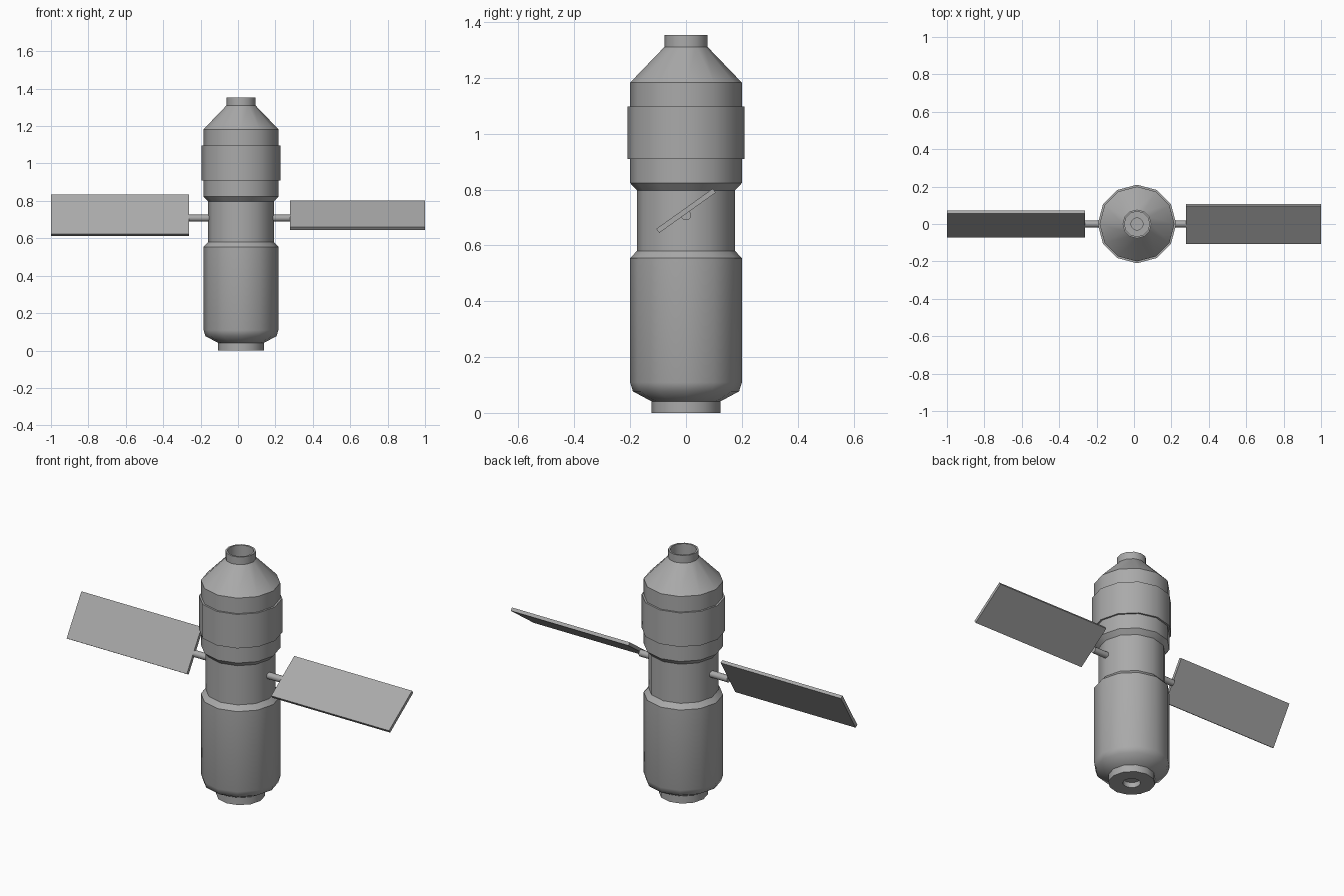
import bpy, bmesh, math
from mathutils import Matrix

if "Cube" in bpy.data.objects:
    bpy.data.objects.remove(bpy.data.objects["Cube"])

AXIS_X = 0.016   # the hull axis sits slightly off centre
SIDES = 12
ARM_Z = 0.708

grey = bpy.data.materials.new("dark_grey")
grey.diffuse_color = (0.4, 0.4, 0.4, 1)
grey.use_nodes = True
grey.node_tree.nodes["Principled BSDF"].inputs["Base Color"].default_value = grey.diffuse_color


def finish(name, bm, smooth=35):
    bmesh.ops.recalc_face_normals(bm, faces=bm.faces)
    mesh = bpy.data.meshes.new(name)
    bm.to_mesh(mesh)
    bm.free()
    mesh.materials.append(grey)
    ob = bpy.data.objects.new(name, mesh)
    bpy.context.collection.objects.link(ob)
    if smooth:
        bpy.ops.object.select_all(action='DESELECT')
        ob.select_set(True)
        bpy.context.view_layer.objects.active = ob
        bpy.ops.object.shade_smooth_by_angle(angle=math.radians(smooth))
    return ob


def lathe(name, profile, closed=False, smooth=35):
    """Revolve (radius, z) points about the hull axis."""
    bm = bmesh.new()
    rings = []
    for r, z in profile:
        if r == 0:
            rings.append([bm.verts.new((AXIS_X, 0, z))] * SIDES)
        else:
            rings.append([bm.verts.new((AXIS_X + r * math.cos(2 * math.pi * i / SIDES),
                                        r * math.sin(2 * math.pi * i / SIDES), z))
                          for i in range(SIDES)])
    pairs = list(zip(rings, rings[1:]))
    if closed:
        pairs.append((rings[-1], rings[0]))
    for a, b in pairs:
        for i in range(SIDES):
            j = (i + 1) % SIDES
            bm.faces.new(list(dict.fromkeys((a[i], a[j], b[j], b[i]))))
    return finish(name, bm, smooth)


# Lower drum with its rounded base and recessed port
lathe("lower_hull", [
    (0, 0.03), (0.047, 0.03), (0.047, 0), (0.123, 0), (0.123, 0.041),
    (0.19, 0.077), (0.2, 0.109), (0.2, 0.554),
], smooth=52)

# Narrow waist, upper drum, cone and hollow docking collar
lathe("upper_hull", [
    (0.2, 0.554), (0.176, 0.58), (0.176, 0.797), (0.2, 0.823), (0.2, 1.183),
    (0.077, 1.311), (0.077, 1.353), (0.067, 1.353), (0.067, 1.29),
    (0.033, 1.29), (0.033, 1.275), (0, 1.275),
])

# Raised band round the upper drum
lathe("upper_band", [(0.195, 0.909), (0.21, 0.909), (0.21, 1.097), (0.195, 1.097)], closed=True)


def arm(name, x0, x1):
    bm = bmesh.new()
    bmesh.ops.create_cone(bm, cap_ends=True, segments=SIDES, radius1=0.018, radius2=0.018,
                          depth=abs(x1 - x0),
                          matrix=Matrix.Translation(((x0 + x1) / 2, 0, ARM_Z))
                          @ Matrix.Rotation(math.pi / 2, 4, 'Y'))
    finish(name, bm)


def panel(name, x0, x1, tilt):
    bm = bmesh.new()
    bmesh.ops.create_cube(bm, size=1, matrix=Matrix.Translation(((x0 + x1) / 2, 0, 0.724))
                          @ Matrix.Rotation(math.radians(tilt), 4, 'X')
                          @ Matrix.Diagonal((abs(x1 - x0), 0.248, 0.018, 1)))
    finish(name, bm, smooth=0)


# Solar wings, each turned to its own angle
for side, root, inner, tip, tilt in (("left", -0.14, -0.263, -1.0, 58.5),
                                     ("right", 0.17, 0.278, 1.0, 35.5)):
    arm(side + "_arm", root, inner)
    panel(side + "_solar_panel", inner, tip, tilt)
